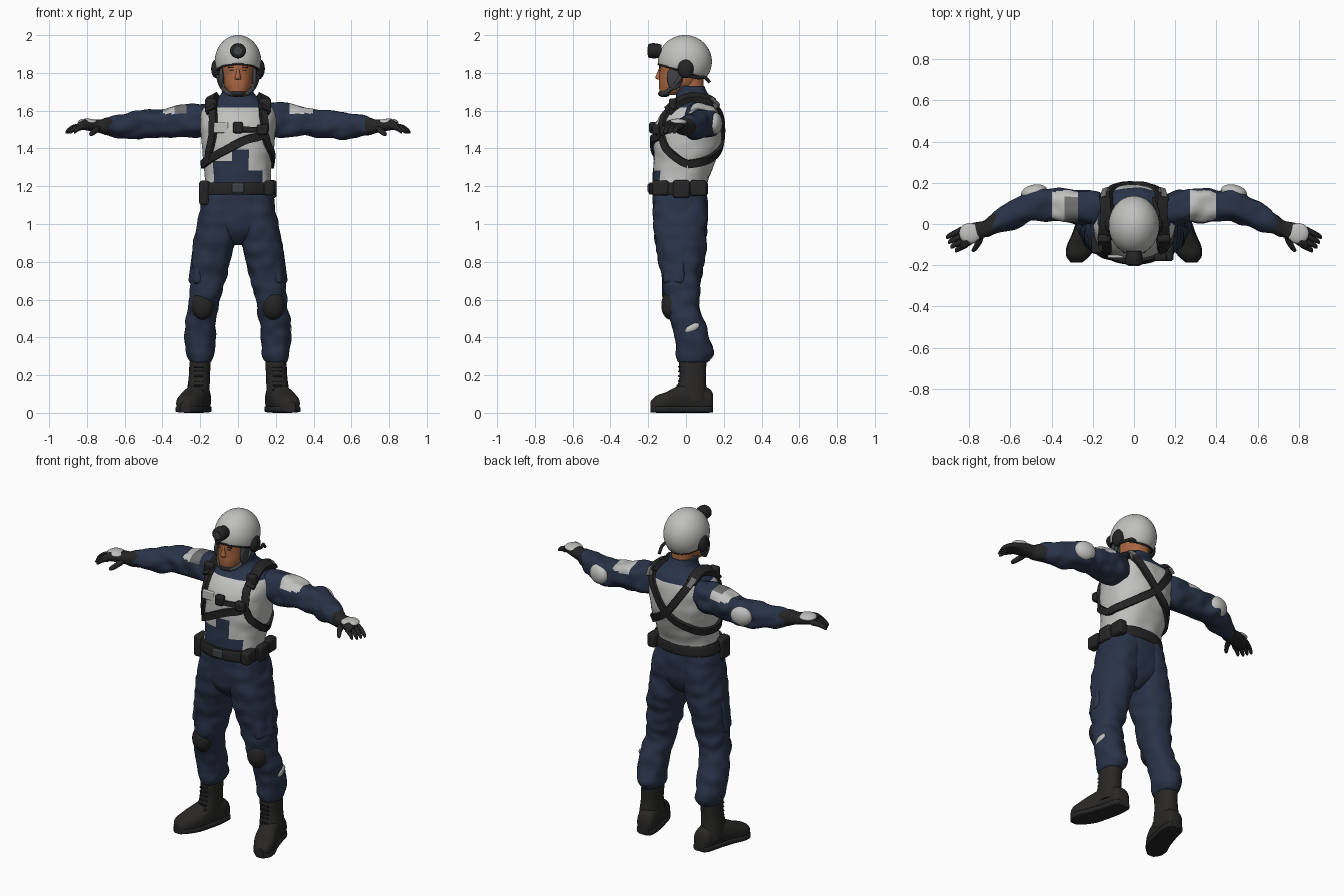
import bpy, bmesh, math
from mathutils import Vector, noise, bvhtree

if "Cube" in bpy.data.objects:
    bpy.data.objects.remove(bpy.data.objects["Cube"])


def material(name, r, g, b):
    m = bpy.data.materials.new(name)
    m.use_nodes = True
    m.diffuse_color = (r, g, b, 1)
    bsdf = m.node_tree.nodes["Principled BSDF"]
    bsdf.inputs["Base Color"].default_value = (r, g, b, 1)
    bsdf.inputs["Roughness"].default_value = 0.8
    return m


NAVY = material("navy cloth", .022, .033, .066)
WHITE = material("pale grey white", .53, .53, .52)
BLACK = material("black gear", .018, .018, .018)
BOOT = material("boot leather", .021, .02, .019)
SKIN = material("skin", .4, .135, .055)
GREY = material("mid grey", .16, .16, .16)
DARK = material("dark grey", .05, .053, .058)
made = []


def finish(name, bm, *mats):
    me = bpy.data.meshes.new(name)
    bmesh.ops.recalc_face_normals(bm, faces=bm.faces)
    bm.to_mesh(me)
    bm.free()
    for m in mats:
        me.materials.append(m)
    ob = bpy.data.objects.new(name, me)
    bpy.context.collection.objects.link(ob)
    made.append(ob)
    return ob


def spline(pts, n, closed=False):
    # Catmull-Rom through tuples of any length
    k, out = len(pts), []
    pick = (lambda i: pts[i % k]) if closed else (lambda i: pts[max(0, min(k - 1, i))])
    for i in range(k if closed else k - 1):
        for j in range(n):
            t = j / n
            out.append(tuple(.5 * (2 * b + (c - a) * t + (2*a - 5*b + 4*c - d) * t**2
                                   + (3*b - a - 3*c + d) * t**3)
                             for a, b, c, d in zip(*(pick(i + o) for o in (-1, 0, 1, 2)))))
    return out if closed else out + [pts[-1]]


def bridge(name, rings, mats, closed=False):
    bm = bmesh.new()
    vs = [[bm.verts.new(p) for p in r] for r in rings]
    n = len(vs[0])
    pairs = list(zip(vs, vs[1:])) + ([(vs[-1], vs[0])] if closed else [])
    for a, b in pairs:
        for i in range(n):
            bm.faces.new((a[i], a[(i + 1) % n], b[(i + 1) % n], b[i]))
    if not closed:
        bm.faces.new(vs[0])
        bm.faces.new(vs[-1])
    return finish(name, bm, *mats)


def loft(name, rings, *mats, axis="z", seg=40, sub=5, power=2.3, fold=0, side=1):
    # each ring: centre x, y, z and two radii across the axis
    u, v = {"z": (0, 1), "x": (1, 2), "y": (0, 2)}[axis]
    out = []
    for cx, cy, cz, ru, rv in spline(rings, sub):
        ring = []
        for i in range(seg):
            a = math.tau * i / seg
            c, s = math.cos(a), math.sin(a)
            off = Vector((0, 0, 0))
            off[u] = ru * math.copysign(abs(c) ** (2 / power), c)
            off[v] = rv * math.copysign(abs(s) ** (2 / power), s)
            p = Vector((cx, cy, cz)) + off
            if fold:
                p += off.normalized() * fold * noise.noise(Vector((p.x * 13 * side, p.y * 13, p.z * 17)))
            ring.append((p.x * side, p.y, max(p.z, 0)))
        out.append(ring)
    return bridge(name, out, mats)


def ellipsoid(name, loc, size, mat):
    bm = bmesh.new()
    bmesh.ops.create_uvsphere(bm, u_segments=28, v_segments=16, radius=1)
    bmesh.ops.scale(bm, vec=size, verts=bm.verts)
    ob = finish(name, bm, mat)
    ob.location = loc
    return ob


def box(name, loc, size, mat, round_=.012):
    bm = bmesh.new()
    bmesh.ops.create_cube(bm, size=1)
    bmesh.ops.scale(bm, vec=size, verts=bm.verts)
    ob = finish(name, bm, mat)
    ob.location = loc
    mod = ob.modifiers.new("rounding", "BEVEL")
    mod.width, mod.segments = round_, 3
    return ob


def tube(name, pts, radius, mat):
    cu = bpy.data.curves.new(name, "CURVE")
    cu.dimensions, cu.bevel_depth, cu.use_fill_caps = "3D", radius, True
    path = spline(pts, 6)
    sp = cu.splines.new("POLY")
    sp.points.add(len(path) - 1)
    for q, p in zip(sp.points, path):
        q.co = (*p, 1)
    cu.materials.append(mat)
    ob = bpy.data.objects.new(name, cu)
    bpy.context.collection.objects.link(ob)


def paint(ob, rule):
    for f in ob.data.polygons:
        f.material_index = rule(f.center)


# Torso with a pale vest pattern
torso = loft("torso", [(0, -.03, .89, .035, .07), (0, -.03, .94, .11, .12), (0, -.03, 1.01, .19, .143),
                       (0, -.032, 1.1, .197, .145), (0, -.032, 1.22, .175, .146), (0, -.01, 1.32, .18, .162),
                       (0, .006, 1.42, .193, .178), (0, .013, 1.52, .2, .178), (0, .03, 1.59, .195, .155),
                       (0, .045, 1.64, .16, .12), (0, .042, 1.67, .11, .095), (0, .03, 1.695, .085, .085),
                       (0, .022, 1.73, .078, .078)], NAVY, WHITE, seg=96, sub=8, fold=.005)


def vest(c):
    if not 1.22 < c.z < 1.615:
        return 0
    if c.y < -.06:
        if -.13 < c.x < .055 and c.z < (1.33 if c.x < -.035 else 1.39):
            return 0
        if .05 < c.x < .13 and c.z < 1.28:
            return 0
    return 1


paint(torso, vest)
body = bvhtree.BVHTree.FromPolygons([v.co for v in torso.data.vertices],
                                    [p.vertices for p in torso.data.polygons])


def strap(name, pts, width, thick, mat, closed=False):
    # ribbon laid onto the torso surface
    hits = [body.find_nearest(Vector(p))[:2] for p in spline(pts, 8, closed)]
    k, rings = len(hits), []
    for i, (p, n) in enumerate(hits):
        a = hits[(i - 1) % k if closed else max(i - 1, 0)][0]
        b = hits[(i + 1) % k if closed else min(i + 1, k - 1)][0]
        w = (b - a).cross(n).normalized() * width / 2
        rings.append([p - w - n * .01, p + w - n * .01, p + w * .9 + n * thick, p - w * .9 + n * thick])
    return bridge(name, rings, [mat], closed)


# Harness: two crossing loops, chest straps and buckles
over = [(.15, -.16, 1.48), (.145, -.12, 1.6), (.14, .03, 1.69), (.115, .15, 1.61), (0, .2, 1.44),
        (-.13, .15, 1.35), (-.19, .01, 1.315)]
strap("left_harness_loop", over + [(-.18, -.1, 1.33), (-.08, -.17, 1.385), (.04, -.17, 1.445)],
      .046, .016, BLACK, closed=True)
strap("right_harness_loop", [(-x, y, z) for x, y, z in [(.17, -.12, 1.35)] + over], .046, .016, BLACK)
strap("left_side_strap", [(.15, -.16, 1.49), (.175, -.12, 1.41), (.19, -.04, 1.34), (.19, .01, 1.315)],
      .044, .014, BLACK)
strap("chest_strap", [(0, -.17, 1.5), (.07, -.17, 1.5), (.15, -.15, 1.5)], .03, .014, BLACK)
box("chest_buckle", (0, -.175, 1.51), (.055, .04, .06), BLACK)
box("side_buckle", (.13, -.16, 1.5), (.06, .04, .055), BLACK)
box("chest_pocket", (-.09, -.157, 1.51), (.075, .016, .055), WHITE, .005)

# Belt, buckle and pouches
loft("belt", [(0, -.04, 1.155, .193, .152), (0, -.04, 1.165, .197, .157), (0, -.04, 1.205, .19, .157),
              (0, -.04, 1.22, .184, .152)], BLACK, seg=64, sub=3)
box("belt_buckle", (0, -.195, 1.19), (.065, .016, .05), DARK)
for i, (x, y, z, h) in enumerate([(.165, -.135, 1.19, .08), (.177, -.025, 1.185, .095), (.165, .065, 1.19, .085),
                                  (-.178, -.1, 1.165, .13)]):
    box(f"belt_pouch_{i + 1}", (x, y, z), (.055, .09, h), BLACK, .015)

for s, side in ((1, "left"), (-1, "right")):
    # Harness padding and buckles over the shoulder
    strap(side + "_shoulder_pad", [(.145 * s, -.1, 1.6), (.14 * s, .03, 1.69), (.125 * s, .13, 1.63)],
          .062, .028, BLACK)
    box(side + "_shoulder_buckle", (.145 * s, -.07, 1.635), (.062, .04, .06), BLACK)
    strap(side + "_back_buckle", [(.13 * s, .115, 1.64), (.12 * s, .145, 1.61)], .034, .033, GREY)

    # Sleeve with pale shoulder patch and elbow pad
    arm = loft(side + "_sleeve",
               [(.1, .06, 1.56, .06, .07), (.2, .08, 1.55, .082, .09), (.28, .085, 1.55, .083, .085),
                (.36, .09, 1.543, .08, .08), (.42, .092, 1.53, .076, .074), (.48, .1, 1.53, .084, .078),
                (.54, .068, 1.522, .076, .075), (.62, .035, 1.518, .07, .06), (.68, .005, 1.518, .052, .05),
                (.7, -.005, 1.518, .04, .04)],
               NAVY, WHITE, GREY, axis="x", sub=10, seg=48, fold=.016, side=s)

    def patch(c):
        x = c.x * s
        if .275 < x < .395 and c.z > 1.585:
            return 2 if s < 0 and x < .335 and c.y < .13 else 1
        return 0
    paint(arm, patch)
    elbow = ellipsoid(side + "_elbow_pad", (.485 * s, .155, 1.533), (.064, .036, .057), WHITE)
    elbow.rotation_euler.z = math.radians(-12) * s

    # Glove: cuff, palm, fingers, thumb and back-of-hand patch
    loft(side + "_glove", [(.665, .01, 1.517, .05, .05), (.7, -.01, 1.517, .05, .046), (.73, -.025, 1.517, .041, .036),
                           (.77, -.04, 1.522, .048, .032), (.815, -.06, 1.525, .055, .028),
                           (.845, -.075, 1.515, .048, .02)], BLACK, axis="x", seg=28, side=s)
    for i in range(4):
        k = (i - 1.5) * .026
        bx, by, reach = .825 + k * .4, -.064 + k * .9, .072 - .012 * (i == 0)
        loft(f"{side}_finger_{i + 1}",
             [(bx + reach * t, by - reach * .5 * t, 1.517 - .032 * t * t, r, r)
              for t, r in ((0, .016), (.5, .015), (.9, .012), (1, .005))],
             BLACK, axis="x", seg=12, sub=3, power=2, side=s)
    loft(side + "_thumb", [(.745, -.05, 1.51, .02, .018), (.755, -.09, 1.495, .017, .015),
                           (.775, -.125, 1.478, .013, .012), (.78, -.135, 1.473, .004, .004)],
         BLACK, axis="y", seg=14, sub=3, power=2, side=s)
    ellipsoid(side + "_glove_patch", (.797 * s, -.045, 1.54), (.052, .05, .018), WHITE)

    # Trouser leg, thigh pocket and knee pad
    loft(side + "_trouser_leg",
         [(.085, -.03, 1.16, .09, .135), (.1, -.03, 1.05, .105, .145), (.115, -.03, .95, .111, .138),
          (.135, -.026, .85, .107, .128), (.152, -.026, .75, .097, .11), (.167, -.024, .65, .088, .098),
          (.181, -.02, .57, .08, .088), (.195, .008, .48, .081, .088), (.202, .033, .39, .081, .09),
          (.199, .044, .32, .075, .098), (.199, .04, .28, .063, .085), (.199, .038, .265, .048, .07)],
         NAVY, sub=10, seg=56, fold=.011, side=s)
    pocket = box(side + "_thigh_pocket", (.212 * s, -.06, .78), (.055, .12, .2), NAVY, .022)
    pocket.rotation_euler = (0, math.radians(-8) * s, math.radians(-20) * s)
    ellipsoid(side + "_knee_pad", (.187 * s, -.08, .57), (.06, .051, .077), BLACK)

    # Boot shaft, foot, sole and laces
    loft(side + "_boot_shaft", [(.2, .038, .29, .052, .07), (.201, .035, .26, .056, .073), (.205, .035, .19, .056, .07),
                                (.21, .03, .12, .06, .08), (.213, .03, .06, .06, .09)], BOOT, seg=32, side=s)
    foot = [(.192, .143, .055, .035, .045), (.195, .12, .065, .052, .065), (.208, .04, .08, .06, .08),
            (.232, -.045, .07, .064, .07), (.254, -.105, .055, .068, .055),
            (.272, -.155, .046, .054, .046), (.279, -.188, .034, .025, .026)]
    loft(side + "_boot_foot", foot, BOOT, axis="y", seg=32, power=2.4, side=s)
    loft(side + "_boot_sole", [(x, y, .019, a * 1.06, .017) for x, y, z, a, h in foot],
         BLACK, axis="y", seg=24, power=5, side=s)
    for i in range(6):
        z = .12 + i * .025
        box(f"{side}_lace_{i + 1}", (.208 * s, -.036 - max(0, .17 - z) * .35, z), (.05, .012, .009), BLACK, .003)

    # Headset cup, cheek guard, brow and eye
    ellipsoid(side + "_ear_cup", (.115 * s, -.002, 1.822), (.027, .042, .05), BLACK)
    ellipsoid(side + "_cheek_guard", (.088 * s, -.06, 1.772), (.015, .042, .06), DARK)
    box(side + "_brow", (.036 * s, -.136, 1.828), (.036, .008, .006), BLACK, .002)
    box(side + "_eye", (.034 * s, -.137, 1.812), (.022, .006, .006), DARK, .002)

# Torn pale patch on the left calf and a tab on the right pocket
calf = ellipsoid("left_calf_patch", (.272, .033, .45), (.012, .042, .02), WHITE)
calf.rotation_euler = (math.radians(28), 0, math.radians(4))
box("right_pocket_tab", (-.228, -.05, .865), (.02, .045, .025), GREY, .005)

# Head, neck and nose
loft("head", [(0, -.095, 1.682, .03, .03), (0, -.08, 1.695, .05, .058), (0, -.045, 1.735, .073, .098),
              (0, -.025, 1.79, .084, .116), (0, -.02, 1.86, .088, .12), (0, -.01, 1.92, .07, .09)], SKIN, power=2.2)
loft("neck", [(0, .035, 1.64, .062, .062), (0, .03, 1.72, .062, .062), (0, .025, 1.82, .065, .07)], SKIN)
loft("nose", [(0, -.14, 1.765, .016, .013), (0, -.143, 1.775, .016, .019), (0, -.138, 1.8, .01, .015),
              (0, -.132, 1.83, .008, .008)], SKIN, seg=16, power=2)
box("mouth", (0, -.137, 1.742), (.036, .008, .005), DARK, .002)


def shell(name, grow, drop, mat, band=None):
    # ellipsoid trimmed by a plane sloping down towards the back
    bm = bmesh.new()
    bmesh.ops.create_uvsphere(bm, u_segments=48, v_segments=32, radius=1)
    bmesh.ops.scale(bm, vec=(.123 * grow, .143 * grow, .14 * grow), verts=bm.verts)
    bmesh.ops.translate(bm, vec=(0, -.006, 1.86), verts=bm.verts)
    up = Vector((0, .09, .3)).normalized()
    for h, sign in ((drop, 1), (band, -1)):
        if h is not None:
            bmesh.ops.bisect_plane(bm, geom=bm.verts[:] + bm.edges[:] + bm.faces[:],
                                   plane_co=Vector((0, -.17, 1.86)) + up * h, plane_no=up * sign, clear_inner=True)
    ob = finish(name, bm, mat)
    mod = ob.modifiers.new("thickness", "SOLIDIFY")
    mod.thickness, mod.offset = .012, -1


# Helmet, rim, lamp and chin strap
shell("helmet", 1, -.006, WHITE)
shell("helmet_rim", 1.012, -.012, BLACK, -.004)
loft("lamp_body", [(0, -.13, 1.915, .035, .035), (0, -.165, 1.917, .042, .04), (0, -.192, 1.917, .04, .038),
                   (0, -.2, 1.917, .034, .032)], BLACK, axis="y", seg=28, power=2)
loft("lamp_lens", [(0, -.196, 1.917, .022, .021), (0, -.203, 1.917, .022, .021)], DARK, axis="y", seg=24, sub=1, power=2)
half = [(.108, -.01, 1.8), (.09, -.06, 1.735), (.05, -.11, 1.692)]
tube("chin_strap", half + [(0, -.132, 1.688)] + [(-x, y, z) for x, y, z in half[::-1]], .012, DARK)
ellipsoid("chin_cup", (0, -.116, 1.69), (.045, .032, .019), BLACK)
tube("headset_cable", [(.115, .01, 1.785), (.115, .06, 1.775), (.1, .1, 1.775), (.095, .125, 1.75)], .009, BLACK)

bpy.ops.object.select_all(action="DESELECT")
for ob in made:
    ob.select_set(True)
bpy.context.view_layer.objects.active = torso
bpy.ops.object.shade_smooth_by_angle(angle=math.radians(42))
